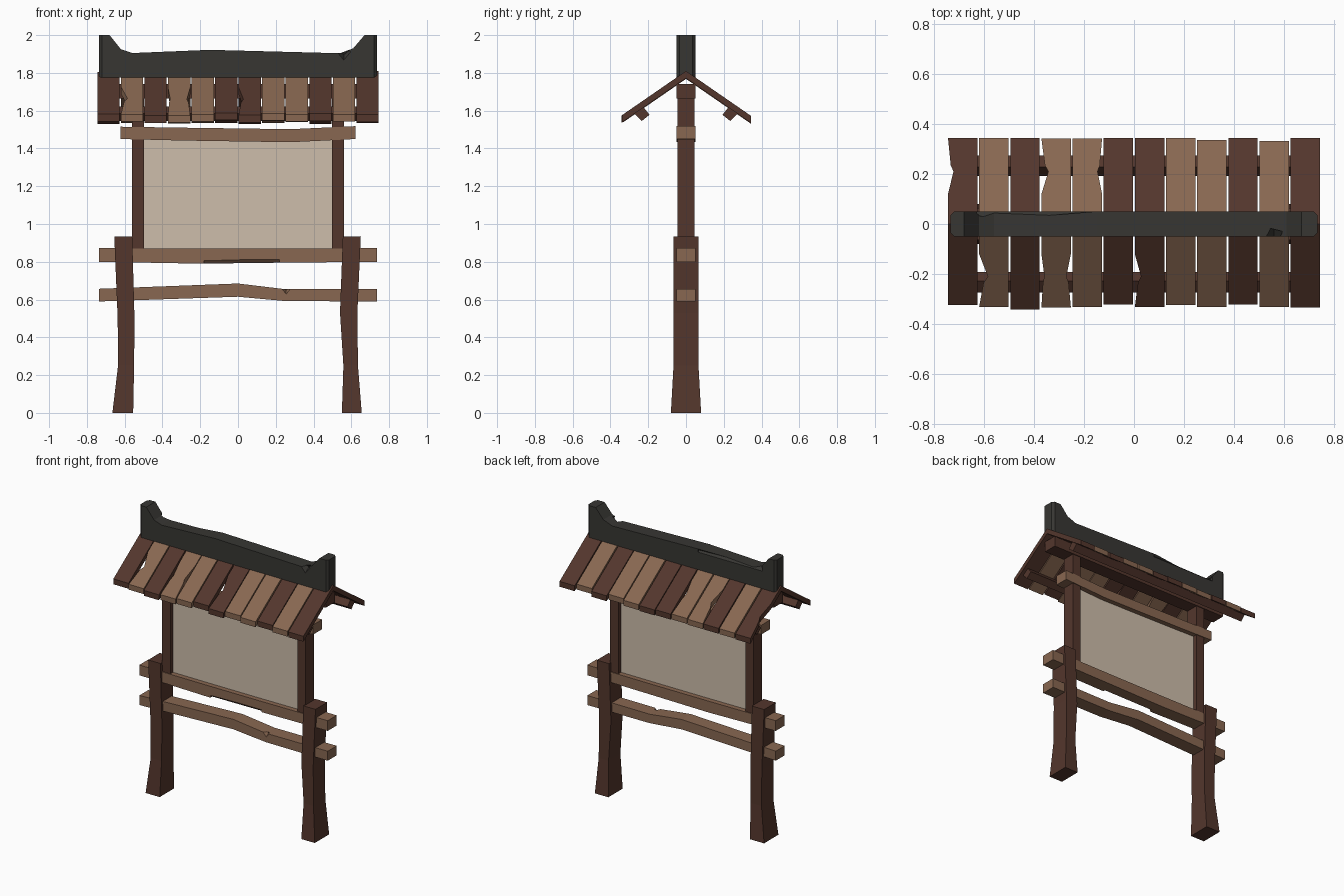
import bpy, bmesh
from mathutils import Matrix

if "Cube" in bpy.data.objects:
    bpy.data.objects.remove(bpy.data.objects["Cube"])

def material(name, rgb):
    m = bpy.data.materials.new(name)
    m.diffuse_color = [(c / 255) ** 2.2 for c in rgb] + [1]
    m.use_nodes = True
    m.node_tree.nodes["Principled BSDF"].inputs["Base Color"].default_value = m.diffuse_color
    return m

DARK = material("dark_wood", (84, 57, 48))
LIGHT = material("light_wood", (135, 103, 82))
SLATE = material("ridge_black", (58, 57, 54))
PAPER = material("board_beige", (204, 188, 169))

def loft(name, sections, mat):
    """Skin a row of four-point sections into a closed, flat-faced solid."""
    bm = bmesh.new()
    rings = [[bm.verts.new(p) for p in s] for s in sections]
    for a, b in zip(rings, rings[1:]):
        for i in range(4):
            j = (i + 1) % 4
            bm.faces.new((a[i], a[j], b[j], b[i]))
    bm.faces.new(rings[0][::-1])
    bm.faces.new(rings[-1])
    bmesh.ops.recalc_face_normals(bm, faces=bm.faces)
    me = bpy.data.meshes.new(name)
    bm.to_mesh(me)
    bm.free()
    me.materials.append(mat)
    ob = bpy.data.objects.new(name, me)
    bpy.context.collection.objects.link(ob)
    return ob

def beam(name, stations, mat, hy=0.05):
    """Beam along x; stations are (x, z low, z high[, half depth])."""
    secs = []
    for x, z0, z1, *h in stations:
        d = h[0] if h else hy
        secs.append([(x, -d, z0), (x, d, z0), (x, d, z1), (x, -d, z1)])
    return loft(name, secs, mat)

def post(name, stations, mat):
    """Post along z; stations are (z, x low, x high, half depth)."""
    return loft(name, [[(a, -d, z), (b, -d, z), (b, d, z), (a, d, z)]
                       for z, a, b, d in stations], mat)

def chip(ob, loc, size, rot):
    """Cut a wedge out of an edge with a turned box."""
    bm = bmesh.new()
    bmesh.ops.create_cube(bm, size=1)
    m = Matrix.Translation(loc) @ Matrix.Rotation(rot[0], 4, 'X') @ Matrix.Rotation(rot[1], 4, 'Y')
    bm.transform(m @ Matrix.Diagonal((*size, 1)))
    me = bpy.data.meshes.new("chip_cutter")
    bm.to_mesh(me)
    bm.free()
    cut = bpy.data.objects.new("chip_cutter", me)
    bpy.context.collection.objects.link(cut)
    cut.hide_render = True
    cut.hide_viewport = True
    cut.display_type = 'WIRE'
    mod = ob.modifiers.new("chip", 'BOOLEAN')
    mod.object = cut
    mod.solver = 'EXACT'

# Flared, slightly crooked lower posts
post("left_lower_post", [(0, -.665, -.555, .08), (.25, -.635, -.55, .066),
     (.5, -.637, -.548, .065), (.935, -.655, -.56, .065)], DARK)
post("right_lower_post", [(0, .55, .655, .08), (.25, .558, .635, .066),
     (.53, .54, .632, .065), (.935, .555, .65, .065)], DARK)

# Upper posts and notice board
for side, s in (("left", -1), ("right", 1)):
    post(side + "_upper_post", [(.82, s * .56, s * .497, .045), (1.68, s * .56, s * .497, .045)], DARK)
beam("notice_board", [(-.51, .85, 1.47), (.51, .85, 1.47)], PAPER, .015)

# Crooked rails
beam("top_rail", [(-.622, 1.45, 1.515), (-.3, 1.442, 1.51), (.28, 1.433, 1.502), (.622, 1.45, 1.518)], LIGHT)
mid = beam("middle_rail", [(-.735, .80, .872), (-.2, .79, .87), (.2, .795, .87), (.735, .80, .872)], LIGHT)
low = beam("lower_rail", [(-.735, .59, .657), (0, .615, .685), (.25, .592, .655), (.735, .59, .657)], LIGHT)
chip(mid, (.02, -.05, .79), (.4, .03, .03), (.78, -.02))
chip(low, (.255, -.055, .66), (.04, .04, .04), (.6, .78))

# Ridge beam under the roof and black ridge cap with raised ends
beam("ridge_beam", [(-.72, 1.665, 1.74), (.72, 1.665, 1.74)], DARK)
cap = beam("ridge_cap", [(-.735, 1.775, 2, .035), (-.72, 1.775, 2, .05), (-.68, 1.775, 2),
     (-.62, 1.775, 1.925), (-.56, 1.775, 1.905), (-.15, 1.775, 1.922), (.54, 1.775, 1.904),
     (.61, 1.775, 1.93), (.67, 1.775, 2), (.72, 1.775, 2, .05), (.735, 1.775, 2, .035)], SLATE)
chip(cap, (.56, -.05, 1.91), (.05, .05, .05), (.6, .78))
chip(cap, (-.38, .055, 1.915), (.5, .03, .03), (.78, .03))

# Roof planks: each entry is the eave distance from the ridge
SLOPE, THICK = .69, .038
tones = "DLDLLDDLLDLD"
eaves = {-1: [.325, .333, .342, .335, .333, .322, .333, .325, .333, .322, .333, .335],
         1: [.345, .345, .345, .342, .342, .345, .345, .345, .336, .345, .332, .345]}
# Worn planks: (side, index) -> inset of left and right edge at mid length
worn = {(-1, 1): (.035, 0), (-1, 3): (.012, .018), (-1, 6): (.025, 0),
        (1, 0): (.022, 0), (1, 3): (.028, 0), (1, 4): (0, .018)}
for side, label in ((-1, "front"), (1, "back")):
    for i, tone in enumerate(tones):
        cx = (i - 5.5) * .1247
        x0, x1 = cx - .059, cx + .059
        end = eaves[side][i]
        li, ri = worn.get((side, i), (0, 0))
        drop = .004 if i % 3 == 0 else 0
        secs = []
        for y, a, b in ((0, 0, 0), (.12, 0, 0), (.21, li, ri), (.235, li * .5, ri * .5), (end, 0, 0)):
            top = 1.81 - drop - SLOPE * y
            secs.append([(x0 + a, side * y, top), (x1 - b, side * y, top),
                         (x1 - b, side * y, top - THICK), (x0 + a, side * y, top - THICK)])
        if (side, i) not in worn:
            secs = [secs[0], secs[-1]]
        loft(f"{label}_roof_plank_{i + 1}", secs, DARK if tone == "D" else LIGHT)
    # Tilted purlin under the eave
    pts = [(.275, 1.586), (.235, 1.545), (.193, 1.578), (.228, 1.622)]
    loft(label + "_purlin", [[(x, side * y, z) for y, z in pts] for x in (-.72, .72)], DARK)
